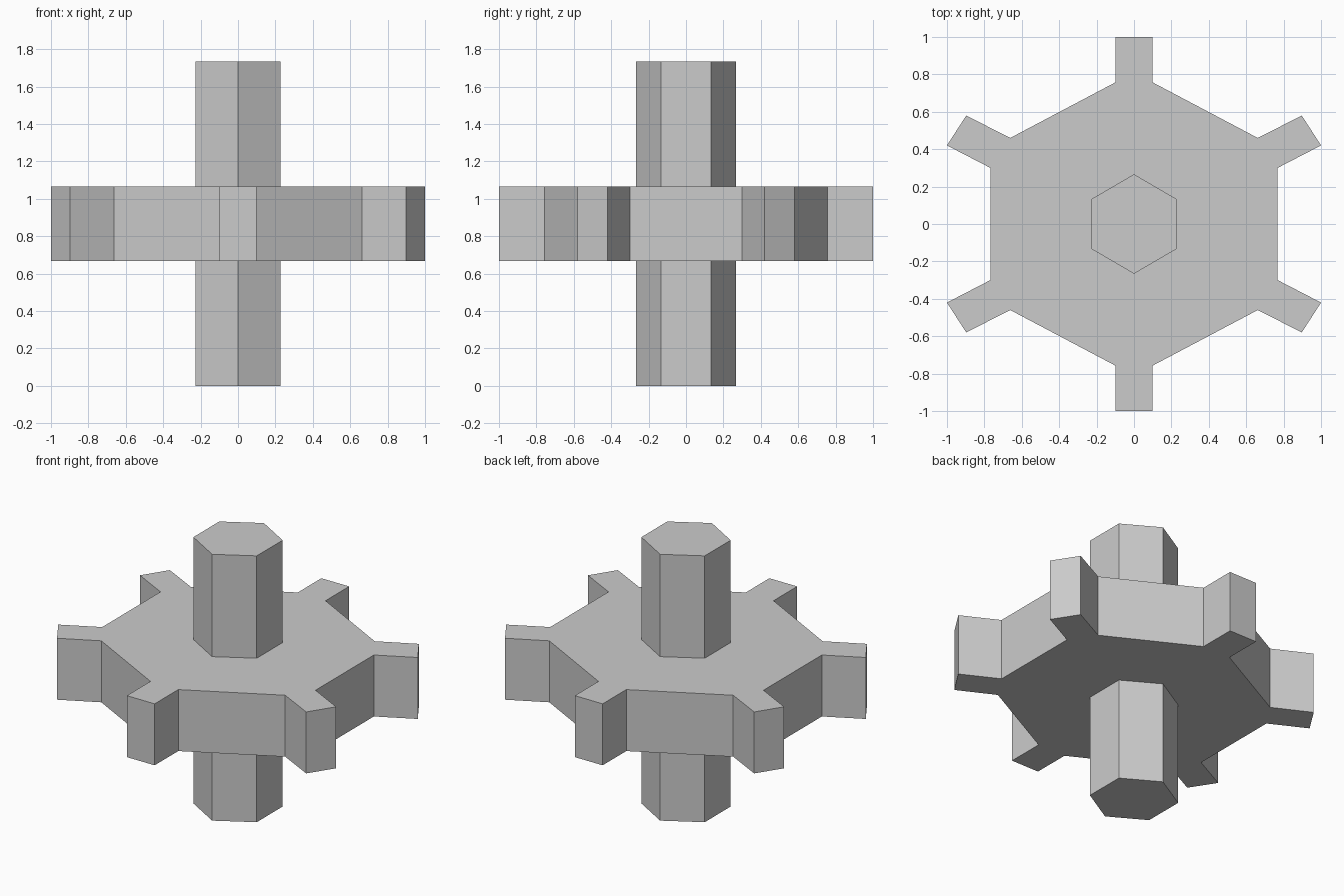
import bpy
import bmesh

cube = bpy.data.objects.get("Cube")
if cube:
    bpy.data.objects.remove(cube, do_unlink=True)

grey = bpy.data.materials.new("plain grey")
grey.use_nodes = True
colour = (0.6, 0.6, 0.6, 1)
grey.diffuse_color = colour
grey.node_tree.nodes["Principled BSDF"].inputs["Base Color"].default_value = colour


def mirrored_outline(quarter):
    """Complete a counter-clockwise quarter outline across both axes."""
    half = quarter + [(-x, y) for x, y in reversed(quarter) if x > 0]
    return half + [(-x, -y) for x, y in half]


def prism(name, outline, bottom, top):
    """Extrude a flat outline upwards into a solid."""
    bm = bmesh.new()
    base = bm.faces.new([bm.verts.new((x, y, bottom)) for x, y in outline])
    extruded = bmesh.ops.extrude_face_region(bm, geom=[base], use_keep_orig=True)
    verts = [g for g in extruded["geom"] if isinstance(g, bmesh.types.BMVert)]
    bmesh.ops.translate(bm, verts=verts, vec=(0, 0, top - bottom))
    bmesh.ops.recalc_face_normals(bm, faces=bm.faces)
    mesh = bpy.data.meshes.new(name)
    bm.to_mesh(mesh)
    bm.free()
    mesh.materials.append(grey)
    obj = bpy.data.objects.new(name, mesh)
    bpy.context.collection.objects.link(obj)
    return obj


# Hexagonal gear with a square tooth on each corner
gear_quarter = [(0.768, 0.30), (1.0, 0.42), (0.897, 0.58),
                (0.662, 0.46), (0.1, 0.757), (0.1, 1.0)]
prism("gear_wheel", mirrored_outline(gear_quarter), 0.667, 1.067)

# Hexagonal axle, as two stubs meeting the gear faces
axle_outline = mirrored_outline([(0.228, 0.133), (0, 0.266)])
prism("lower_axle", axle_outline, 0, 0.667)
prism("upper_axle", axle_outline, 1.067, 1.733)
